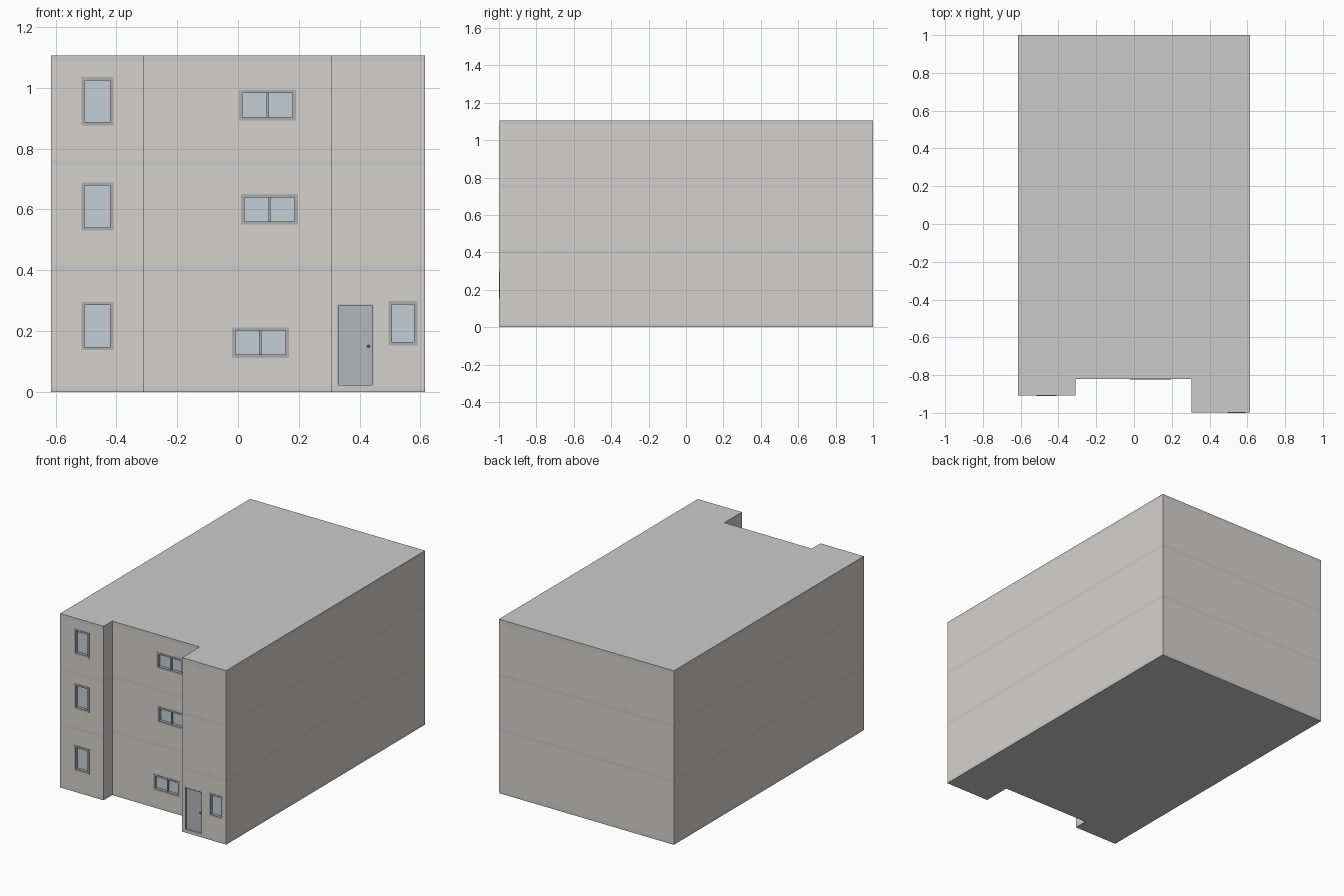
import bpy, bmesh
from mathutils import Matrix, Vector

if "Cube" in bpy.data.objects:
    bpy.data.objects.remove(bpy.data.objects["Cube"])


def material(name, rgb):
    m = bpy.data.materials.new(name)
    m.diffuse_color = (*rgb, 1)
    m.use_nodes = True
    m.node_tree.nodes["Principled BSDF"].inputs["Base Color"].default_value = m.diffuse_color
    return m


WALL = material("wall_grey", (0.66, 0.65, 0.625))
SLAB = material("slab_grey", (0.61, 0.61, 0.60))
FRAME = material("frame_grey", (0.42, 0.42, 0.42))
GLASS = material("glass_blue_grey", (0.56, 0.62, 0.66))
DOOR = material("door_grey", (0.46, 0.47, 0.49))
DARK = material("handle_dark", (0.15, 0.15, 0.16))


def finish(name, bm, mat=None):
    bmesh.ops.recalc_face_normals(bm, faces=bm.faces)
    me = bpy.data.meshes.new(name)
    bm.to_mesh(me)
    bm.free()
    ob = bpy.data.objects.new(name, me)
    bpy.context.collection.objects.link(ob)
    if mat:
        me.materials.append(mat)
    return ob


def boxes(name, spans, mat=None):
    """One object made of boxes given as (x0, x1, y0, y1, z0, z1)."""
    bm = bmesh.new()
    for x0, x1, y0, y1, z0, z1 in spans:
        centre = Vector(((x0 + x1) / 2, (y0 + y1) / 2, (z0 + z1) / 2))
        size = Matrix.Diagonal((x1 - x0, y1 - y0, z1 - z0, 1))
        bmesh.ops.create_cube(bm, size=1, matrix=Matrix.Translation(centre) @ size)
    return finish(name, bm, mat)


# Stepped footprint: left bay, recessed centre, projecting entrance bay
LEFT, CENTRE, RIGHT = -0.907, -0.82, -0.997
FOOTPRINT = [(-0.615, LEFT), (-0.31, LEFT), (-0.31, CENTRE), (0.305, CENTRE),
             (0.305, RIGHT), (0.615, RIGHT), (0.615, 1), (-0.615, 1)]


def prism(name, z0, z1, mat):
    bm = bmesh.new()
    face = bm.faces.new([bm.verts.new((x, y, z0)) for x, y in FOOTPRINT])
    new = bmesh.ops.extrude_face_region(bm, geom=[face])["geom"]
    top = [v for v in new if isinstance(v, bmesh.types.BMVert)]
    bmesh.ops.translate(bm, verts=top, vec=(0, 0, z1 - z0))
    return finish(name, bm, mat)


# Openings: name, left, right, bottom, top, wall plane, number of panes
WINDOWS = [("left_window", -0.515, -0.41, z, z + 0.159, LEFT, 1)
           for z in (0.137, 0.53, 0.876)]
WINDOWS += [("centre_window", x, x + 0.187, z, z + 0.1, CENTRE, 2)
            for x, z in ((-0.02, 0.112), (0.01, 0.55), (0.004, 0.893))]
WINDOWS += [("entrance_window", 0.495, 0.59, 0.153, 0.298, RIGHT, 1)]
DX0, DX1, DZ0, DZ1 = 0.326, 0.445, 0.022, 0.288

# Cutter for all window and door recesses
DEPTH = 0.025
cuts = [(x0, x1, y - 0.05, y + DEPTH, z0, z1) for _, x0, x1, z0, z1, y, _ in WINDOWS]
cuts.append((DX0, DX1, RIGHT - 0.05, RIGHT + DEPTH, DZ0, DZ1))
cutter = boxes("opening_cutter", cuts)
cutter.hide_render = True
cutter.hide_viewport = True

# Floor slabs with storey walls stacked between them
T = 0.02
LEVELS = (0, 0.395, 0.744, 1.086)
for i, z in enumerate(LEVELS):
    prism("roof_slab" if i == 3 else f"floor_slab_{i + 1}", z, z + T, SLAB)
    if i < 3:
        wall = prism(f"storey_walls_{i + 1}", z + T, LEVELS[i + 1], WALL)
        mod = wall.modifiers.new("openings", "BOOLEAN")
        mod.operation = "DIFFERENCE"
        mod.solver = "EXACT"
        mod.object = cutter

# Window frames (slightly proud of the wall) and recessed glass
W = 0.011
for i, (name, x0, x1, z0, z1, y, panes) in enumerate(WINDOWS):
    f, b = y - 0.003, y + DEPTH
    bars = [(x0, x0 + W, f, b, z0, z1), (x1 - W, x1, f, b, z0, z1),
            (x0 + W, x1 - W, f, b, z0, z0 + W), (x0 + W, x1 - W, f, b, z1 - W, z1)]
    if panes == 2:
        mid = (x0 + x1) / 2
        bars.append((mid - 0.004, mid + 0.004, y + 0.006, b, z0 + W, z1 - W))
    boxes(f"{name}_frame_{i + 1}", bars, FRAME)
    boxes(f"{name}_glass_{i + 1}",
          [(x0 + W, x1 - W, y + 0.016, y + 0.022, z0 + W, z1 - W)], GLASS)

# Entrance door: thin frame, leaf and round knob
J, f, b = 0.004, RIGHT - 0.001, RIGHT + DEPTH
boxes("door_frame", [(DX0, DX0 + J, f, b, DZ0, DZ1), (DX1 - J, DX1, f, b, DZ0, DZ1),
                     (DX0 + J, DX1 - J, f, b, DZ1 - J, DZ1)], FRAME)
boxes("door_leaf", [(DX0 + J, DX1 - J, RIGHT + 0.008, b, DZ0, DZ1 - J)], DOOR)
knob = bmesh.new()
bmesh.ops.create_uvsphere(knob, u_segments=12, v_segments=8, radius=0.005,
                          matrix=Matrix.Translation((DX1 - 0.016, RIGHT + 0.004, 0.15)))
for face in knob.faces:
    face.smooth = True
finish("door_knob", knob, DARK)
